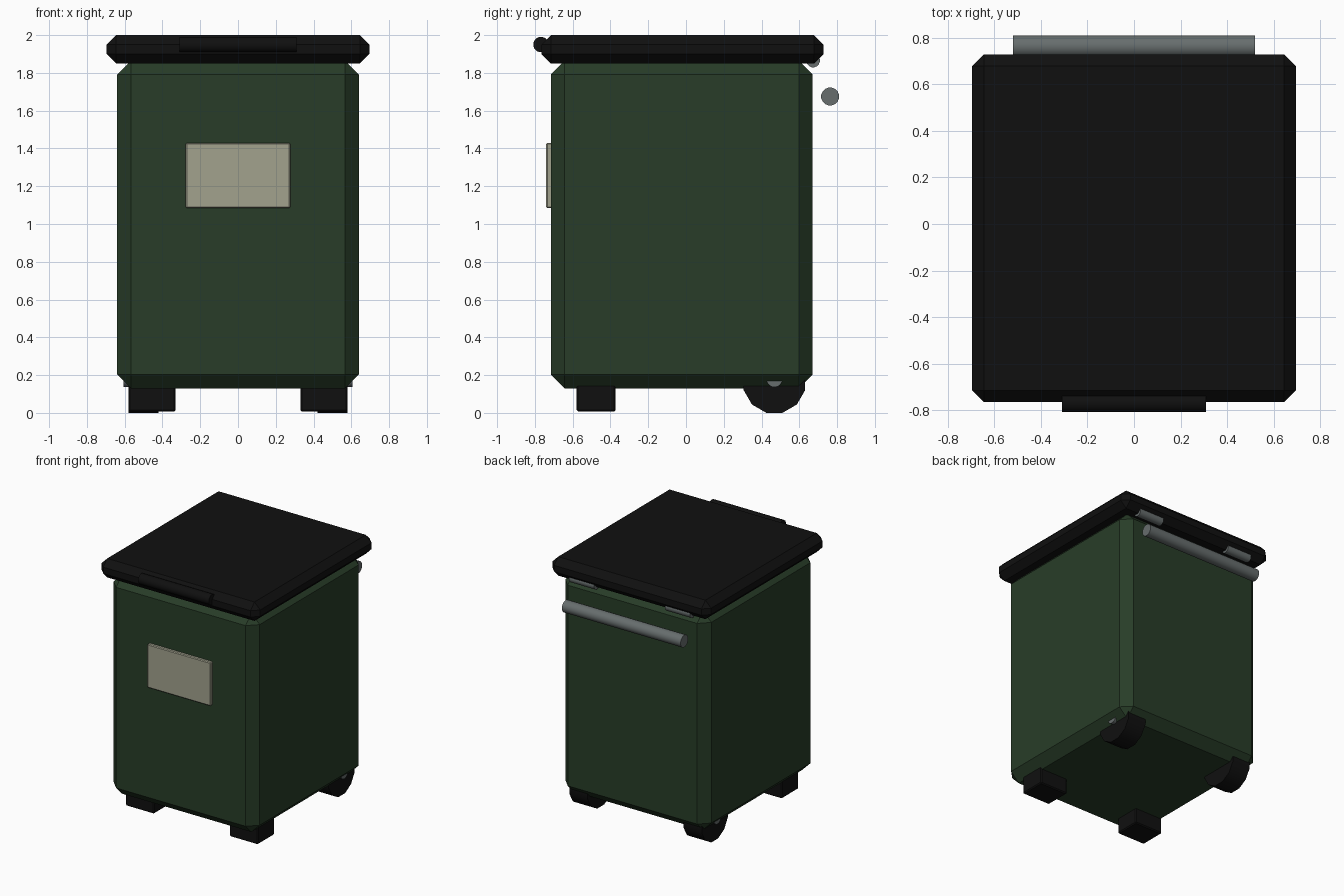
import bpy, bmesh, math
from mathutils import Matrix, Vector

if "Cube" in bpy.data.objects:
    bpy.data.objects.remove(bpy.data.objects["Cube"])


def material(name, rgb):
    m = bpy.data.materials.new(name)
    m.diffuse_color = (*rgb, 1)
    m.use_nodes = True
    m.node_tree.nodes["Principled BSDF"].inputs["Base Color"].default_value = m.diffuse_color
    return m


GREEN = material("dark green", (0.021, 0.046, 0.021))
BLACK = material("black plastic", (0.005, 0.005, 0.005))
METAL = material("grey metal", (0.135, 0.155, 0.155))
CREAM = material("label cream", (0.36, 0.36, 0.27))


def finish(bm, name, mat, smooth=False):
    me = bpy.data.meshes.new(name)
    bmesh.ops.recalc_face_normals(bm, faces=bm.faces)
    bm.to_mesh(me)
    bm.free()
    me.materials.append(mat)
    if smooth:
        for p in me.polygons:
            p.use_smooth = True
        me.set_sharp_from_angle(angle=math.radians(35))
    ob = bpy.data.objects.new(name, me)
    bpy.context.collection.objects.link(ob)
    return ob


def box(name, lo, hi, mat, bevel):
    """Chamfered box between two corners."""
    lo, hi = Vector(lo), Vector(hi)
    bm = bmesh.new()
    bmesh.ops.create_cube(bm, size=1)
    bmesh.ops.scale(bm, vec=hi - lo, verts=bm.verts)
    bmesh.ops.translate(bm, vec=(lo + hi) / 2, verts=bm.verts)
    bmesh.ops.bevel(bm, geom=bm.edges[:], offset=bevel, segments=1,
                    profile=0.5, affect='EDGES')
    return finish(bm, name, mat)


def rod(name, x0, x1, y, z, r, mat, sides=16):
    """Cylinder along x, with a flat facing down."""
    bm = bmesh.new()
    bmesh.ops.create_cone(bm, cap_ends=True, segments=sides,
                          radius1=r, radius2=r, depth=x1 - x0)
    rot = Matrix.Rotation(math.pi / 2, 4, 'Y') @ Matrix.Rotation(math.pi / sides, 4, 'Z')
    bmesh.ops.transform(bm, matrix=Matrix.Translation(((x0 + x1) / 2, y, z)) @ rot,
                        verts=bm.verts)
    return finish(bm, name, mat, smooth=True)


# Bin body and lid
box("bin_body", (-0.64, -0.715, 0.13), (0.64, 0.67, 1.865), GREEN, 0.073)
box("lid", (-0.695, -0.765, 1.85), (0.695, 0.728, 2.0), BLACK, 0.05)

# Front label plate
box("label_plate", (-0.277, -0.74, 1.085), (0.277, -0.70, 1.43), CREAM, 0.006)

# Grips: lid lip at the front, push bar at the back
rod("lid_grip", -0.31, 0.31, -0.768, 1.95, 0.041, BLACK)
rod("push_bar", -0.52, 0.52, 0.763, 1.675, 0.048, METAL)

# Axle whose ends show as wheel hubs
rod("axle", -0.605, 0.605, 0.468, 0.178, 0.042, METAL)

# Paired parts
for side, s in (("left", -1), ("right", 1)):
    def span(a, b):
        return sorted((s * a, s * b))

    x0, x1 = span(0.33, 0.58)
    box(side + "_foot", (x0, -0.58, 0.008), (x1, -0.372, 0.2), BLACK, 0.008)
    x0, x1 = span(0.42, 0.58)
    rod(side + "_wheel", x0, x1, 0.468, 0.163, 0.168, BLACK, 12)
    x0, x1 = span(0.31, 0.53)
    rod(side + "_hinge", x0, x1, 0.673, 1.865, 0.036, METAL)
